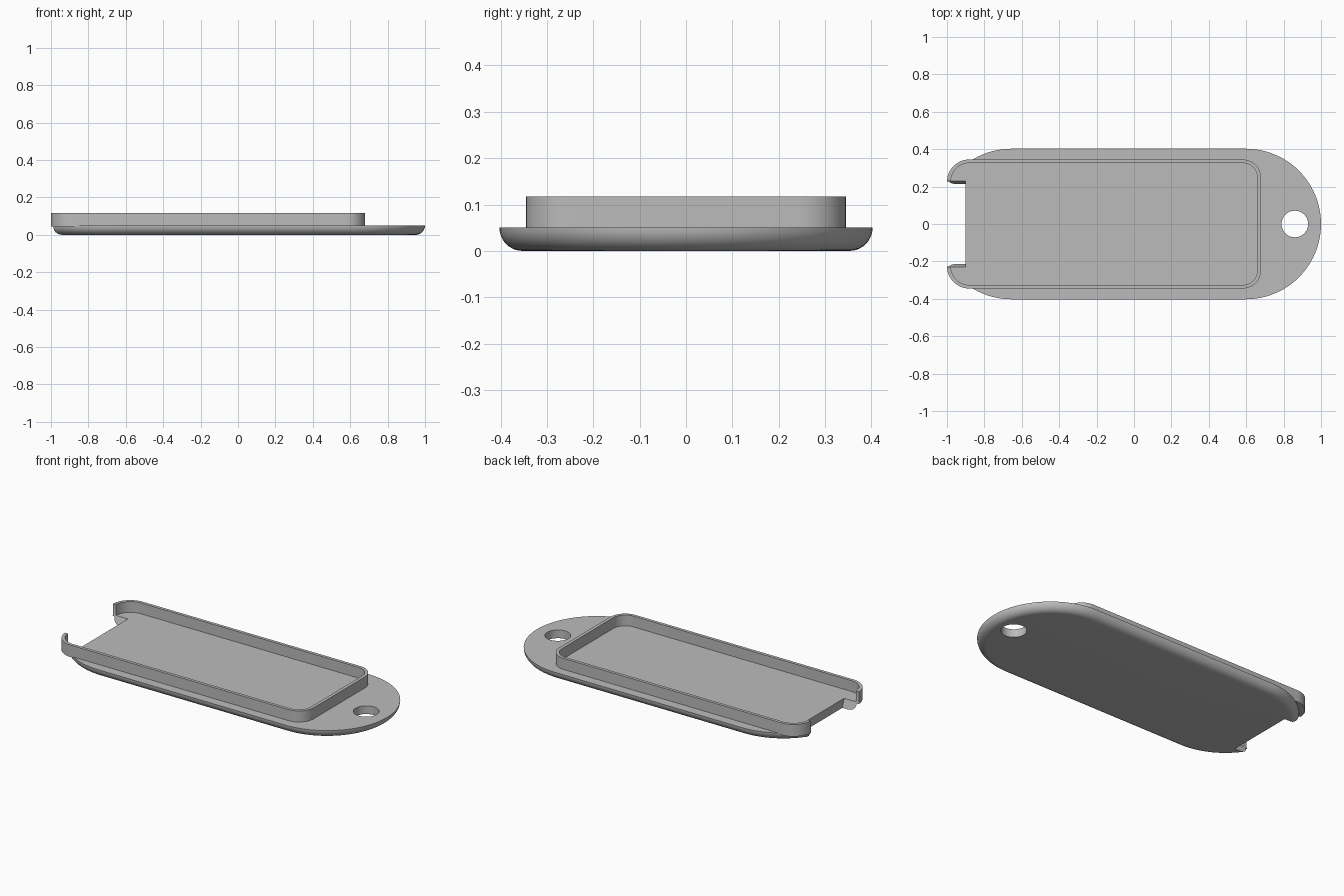
import bpy, bmesh
from math import pi, sin, cos

cube = bpy.data.objects.get("Cube")
if cube:
    bpy.data.objects.remove(cube)

grey = bpy.data.materials.new("plain grey")
grey.use_nodes = True
colour = (0.5, 0.5, 0.5, 1)
grey.diffuse_color = colour
grey.node_tree.nodes["Principled BSDF"].inputs["Base Color"].default_value = colour


def arc(cx, cy, r, start, sweep, n):
    return [(cx + r * cos(start + sweep * i / n), cy + r * sin(start + sweep * i / n))
            for i in range(n + 1)]


def capsule(r, left=-0.655, right=0.5975):
    return arc(right, 0, r, -pi / 2, pi, 48) + arc(left, 0, r, pi / 2, pi, 48)


def rounded(x0, x1, half, r_left, r_right, n=12):
    q = pi / 2
    return (arc(x1 - r_right, r_right - half, r_right, -q, q, n)
            + arc(x1 - r_right, half - r_right, r_right, 0, q, n)
            + arc(x0 + r_left, half - r_left, r_left, q, q, n)
            + arc(x0 + r_left, r_left - half, r_left, pi, q, n))


def loft(name, layers):
    """Closed solid through (outline, height) layers."""
    bm = bmesh.new()
    rings = [[bm.verts.new((x, y, z)) for x, y in pts] for pts, z in layers]
    n = len(rings[0])
    for low, high in zip(rings, rings[1:]):
        for i in range(n):
            j = (i + 1) % n
            bm.faces.new((low[i], low[j], high[j], high[i]))
    bm.faces.new(rings[0][::-1])
    bm.faces.new(rings[-1])
    mesh = bpy.data.meshes.new(name)
    bm.to_mesh(mesh)
    bm.free()
    mesh.materials.append(grey)
    obj = bpy.data.objects.new(name, mesh)
    bpy.context.collection.objects.link(obj)
    return obj


def cut(obj, cutters):
    bpy.ops.object.select_all(action="DESELECT")
    bpy.context.view_layer.objects.active = obj
    obj.select_set(True)
    for cutter in cutters:
        mod = obj.modifiers.new("cut", "BOOLEAN")
        mod.operation, mod.solver, mod.object = "DIFFERENCE", "EXACT", cutter
        bpy.ops.object.modifier_apply(modifier=mod.name)
    bpy.ops.object.shade_smooth_by_angle(angle=pi / 6)


# Base plate with a rounded lower edge
steps = [pi / 2 * i / 10 for i in range(11)]
base = loft("base_plate", [(capsule(0.3525 + 0.05 * sin(a)), 0.05 - 0.05 * cos(a))
                           for a in steps])

# Raised tray with a thin wall
tray = loft("tray_rim", [(rounded(-1, 0.68, 0.345, 0.12, 0.1), z) for z in (0.044, 0.117)])

# Cutters: tray pocket, open end notch, hanging hole
pocket = loft("pocket_cutter", [(rounded(-0.98, 0.66, 0.326, 0.1, 0.08), z)
                                for z in (0.0515, 0.2)])
notch = loft("notch_cutter", [([(-1.2, -w), (-0.9, -w), (-0.9, w), (-1.2, w)], z)
                              for w, z in ((0.213, -0.1), (0.213, 0), (0.23, 0.052), (0.23, 0.2))])
hole = loft("hole_cutter", [(arc(0.86, 0, 0.071, 0, 2 * pi * 47 / 48, 47), z)
                            for z in (-0.1, 0.2)])

cut(base, [notch, hole])
cut(tray, [pocket, notch])
for helper in (pocket, notch, hole):
    bpy.data.objects.remove(helper)
